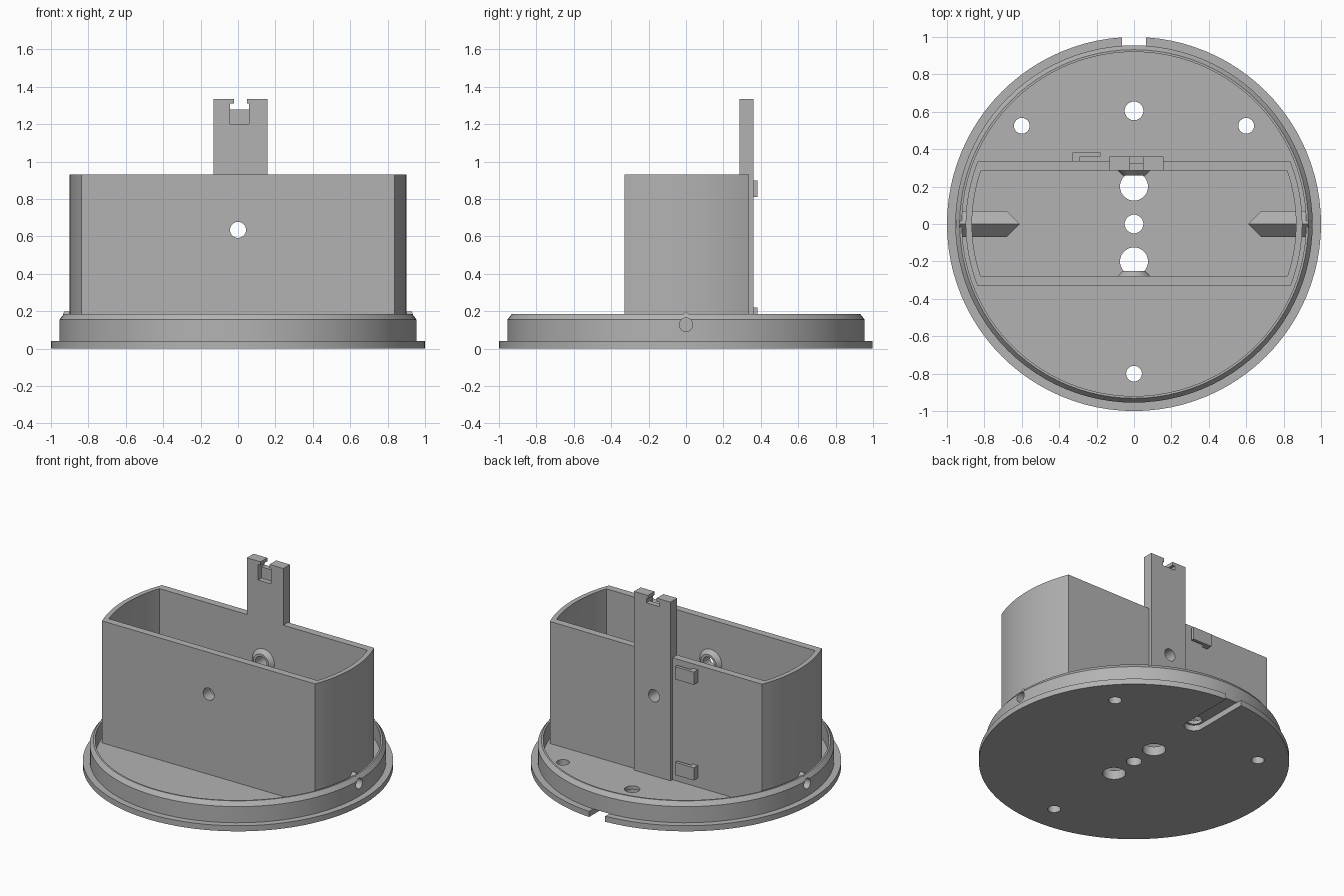
import bpy, bmesh, math
from mathutils import Matrix

cube = bpy.data.objects.get("Cube")
if cube:
    bpy.data.objects.remove(cube, do_unlink=True)

grey = bpy.data.materials.new("plain grey")
grey.use_nodes = True
grey.diffuse_color = (0.45, 0.45, 0.45, 1)
grey.node_tree.nodes["Principled BSDF"].inputs["Base Color"].default_value = (0.45, 0.45, 0.45, 1)

FLOOR, TOP = 0.065, 0.932
HOLE_Z, SCREW_Z = 0.635, 0.128


def finish(name, bm):
    bmesh.ops.recalc_face_normals(bm, faces=bm.faces)
    mesh = bpy.data.meshes.new(name)
    bm.to_mesh(mesh)
    bm.free()
    mesh.materials.append(grey)
    obj = bpy.data.objects.new(name, mesh)
    bpy.context.collection.objects.link(obj)
    return obj


def prism(name, outline, z0, z1):
    bm = bmesh.new()
    face = bm.faces.new([bm.verts.new((x, y, z0)) for x, y in outline])
    new = bmesh.ops.extrude_face_region(bm, geom=[face])["geom"]
    verts = [v for v in new if isinstance(v, bmesh.types.BMVert)]
    bmesh.ops.translate(bm, verts=verts, vec=(0, 0, z1 - z0))
    return finish(name, bm)


def box(name, x, y, z):
    return prism(name, [(x[0], y[0]), (x[1], y[0]), (x[1], y[1]), (x[0], y[1])], *z)


def rod(name, centre, r, length, axis="Z", r2=None, segments=40):
    turn = {"X": Matrix.Rotation(math.pi / 2, 4, "Y"),
            "Y": Matrix.Rotation(-math.pi / 2, 4, "X"), "Z": Matrix()}[axis]
    bm = bmesh.new()
    bmesh.ops.create_cone(bm, cap_ends=True, segments=segments, radius1=r,
                          radius2=r if r2 is None else r2, depth=length,
                          matrix=Matrix.Translation(centre) @ turn)
    return finish(name, bm)


def lathe(name, profile, segments=96):
    bm = bmesh.new()
    verts = [bm.verts.new((r, 0, z)) for r, z in profile]
    edges = [bm.edges.new(pair) for pair in zip(verts, verts[1:])]
    bmesh.ops.spin(bm, geom=verts + edges, cent=(0, 0, 0), axis=(0, 0, 1),
                   angle=math.tau, steps=segments)
    bmesh.ops.remove_doubles(bm, verts=bm.verts, dist=0.0001)
    return finish(name, bm)


def cut(obj, cutters):
    bpy.context.view_layer.objects.active = obj
    for cutter in cutters:
        cutter.hide_render = True
        mod = obj.modifiers.new("cut", "BOOLEAN")
        mod.operation, mod.solver, mod.object = "DIFFERENCE", "EXACT", cutter
        bpy.ops.object.modifier_apply(modifier=mod.name)


def bowed_outline(r, y0, y1, steps=16):
    # Straight front and back with ends following a circle
    a0, a1 = math.asin(y0 / r), math.asin(y1 / r)
    arc = [a0 + (a1 - a0) * i / steps for i in range(steps + 1)]
    right = [(r * math.cos(a), r * math.sin(a)) for a in arc]
    return right + [(-x, y) for x, y in reversed(right)]


# Round base with flange and raised, chamfered rim
base = lathe("base", [(0, 0), (1, 0), (1, 0.04), (0.955, 0.04), (0.955, 0.155),
                      (0.932, 0.185), (0.92, 0.185), (0.92, FLOOR), (0, FLOOR)])

# Open housing with curved ends
housing = prism("housing", bowed_outline(0.9, -0.33, 0.338), 0.055, TOP)
cavity = prism("cavity_cutter", bowed_outline(0.866, -0.278, 0.285), 0, 1)

# Back post with keyhole notch
post = box("post", (-0.13, 0.157), (0.285, 0.36), (0.055, 1.335))
notches = [box("slot_cutter", (-0.022, 0.048), (0.2, 0.5), (1.29, 1.4)),
           box("window_cutter", (-0.042, 0.06), (0.2, 0.5), (1.28, 1.31)),
           box("pocket_cutter", (-0.042, 0.06), (0.2, 0.322), (1.2, 1.3))]

# Cone bosses around the wall holes
bosses = [rod(f"boss_{n}", (0, y, HOLE_Z), r1, 0.03, "Y", r2)
          for n, y, r1, r2 in (("front", -0.266, 0.09, 0.06), ("back", 0.273, 0.06, 0.09))]

# Roof-shaped screw blocks, undercut at the inner end
blocks = []
section = [(-0.07, 0.055), (0.07, 0.055), (0.07, 0.13), (0, 0.2), (-0.07, 0.13)]
for name, side in (("left", 1), ("right", -1)):
    bm = bmesh.new()
    inner = [bm.verts.new((side * (0.81 - z), y, z)) for y, z in section]
    outer = [bm.verts.new((side * (0.93 if z > 0.15 else 0.95), y, z)) for y, z in section]
    bm.faces.new(inner)
    bm.faces.new(outer)
    for i in range(len(section)):
        j = (i + 1) % len(section)
        bm.faces.new((inner[i], inner[j], outer[j], outer[i]))
    blocks.append(finish(f"screw_block_{name}", bm))

# Cable hooks on the back wall, open toward the post
hooks = []
for name, z in (("lower", 0.13), ("upper", 0.81)):
    hooks.append(prism(f"hook_{name}", [(-0.33, 0.33), (-0.29, 0.33), (-0.29, 0.36),
                                        (-0.18, 0.36), (-0.18, 0.383), (-0.33, 0.383)],
                       z, z + 0.09))

# Holes and the cable groove under the base
floor_holes = [rod("floor_hole_cutter", (x, y, 0), r, 1) for x, y, r in
               ((0, 0, 0.05), (0, 0.2, 0.075), (0, -0.2, 0.075), (0, 0.605, 0.05),
                (0, -0.8, 0.042), (0.6, 0.525, 0.042), (-0.6, 0.525, 0.042))]
groove = [box("groove_cutter", (-0.063, 0.063), (0.6, 1.1), (-0.1, 0.041)),
          rod("groove_end_cutter", (0, 0.6, -0.03), 0.063, 0.142)]
wall_hole = rod("wall_hole_cutter", (0, 0, HOLE_Z), 0.043, 2, "Y")
screw_holes = [rod("screw_hole_cutter", (s * 0.9, 0, SCREW_Z), 0.036, 0.3, "X") for s in (1, -1)]

cut(base, floor_holes + groove + screw_holes)
cut(housing, [cavity, wall_hole] + screw_holes)
cut(post, notches + [wall_hole])
for boss in bosses:
    cut(boss, [wall_hole])
for block, hole in zip(blocks, screw_holes):
    cut(block, [hole])
for cutter in [cavity, wall_hole] + notches + floor_holes + groove + screw_holes:
    bpy.data.objects.remove(cutter, do_unlink=True)

# Smooth curved walls, keep edges crisp
for obj in [base, housing, post] + bosses + blocks + hooks:
    bpy.ops.object.select_all(action="DESELECT")
    obj.select_set(True)
    bpy.context.view_layer.objects.active = obj
    bpy.ops.object.shade_smooth_by_angle(angle=math.radians(25))
